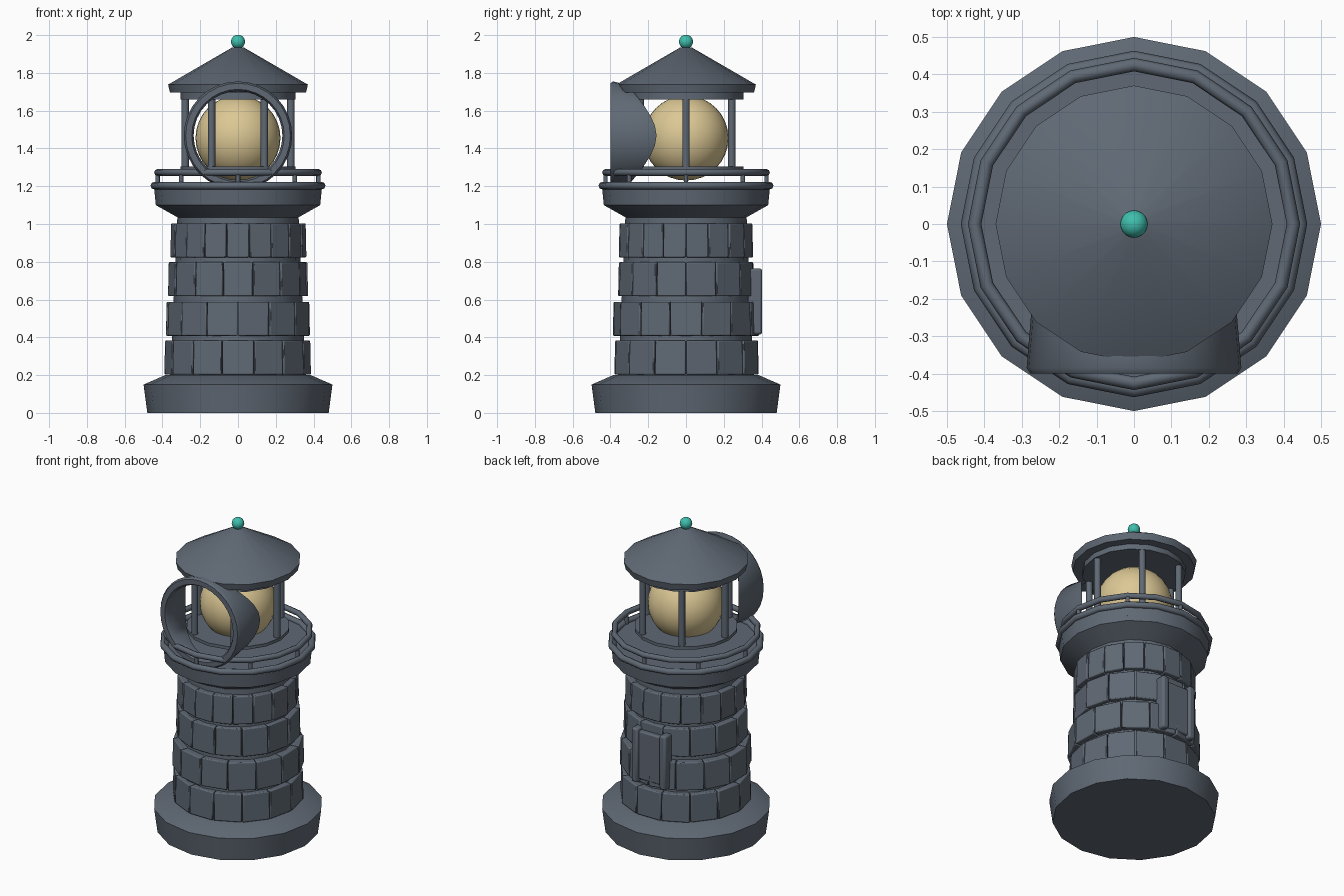
import bpy, bmesh, math, random
from math import sin, cos, pi, radians, sqrt

random.seed(4)
cube = bpy.data.objects.get("Cube")
if cube:
    bpy.data.objects.remove(cube, do_unlink=True)


def material(name, rgb):
    m = bpy.data.materials.new(name)
    m.use_nodes = True
    m.diffuse_color = (*rgb, 1)
    bsdf = next(n for n in m.node_tree.nodes if n.type == 'BSDF_PRINCIPLED')
    bsdf.inputs["Base Color"].default_value = (*rgb, 1)
    return m


slate = material("slate_stone", (0.115, 0.14, 0.175))
lamp = material("warm_lamp", (0.72, 0.58, 0.30))
teal = material("teal_finial", (0.05, 0.52, 0.42))


def finish(bm, name, mat=slate, angle=35, bevel=0):
    bmesh.ops.recalc_face_normals(bm, faces=bm.faces)
    mesh = bpy.data.meshes.new(name)
    bm.to_mesh(mesh)
    bm.free()
    mesh.materials.append(mat)
    ob = bpy.data.objects.new(name, mesh)
    bpy.context.collection.objects.link(ob)
    if bevel:
        mod = ob.modifiers.new("Bevel", 'BEVEL')
        mod.width, mod.segments = bevel, 2
    bpy.ops.object.select_all(action='DESELECT')
    ob.select_set(True)
    bpy.context.view_layer.objects.active = ob
    bpy.ops.object.shade_smooth_by_angle(angle=radians(angle))
    return ob


def loft(bm, rings, closed=False):
    """Skin a list of equal-length closed rings of points."""
    rings = [[bm.verts.new(p) for p in ring] for ring in rings]
    n = len(rings[0])
    pairs = list(zip(rings, rings[1:]))
    if closed:
        pairs.append((rings[-1], rings[0]))
    else:
        bm.faces.new(rings[0])
        bm.faces.new(rings[-1])
    for a, b in pairs:
        for i in range(n):
            j = (i + 1) % n
            bm.faces.new((a[i], a[j], b[j], b[i]))


def circle(r, z, n=16, x=0, y=0):
    return [(x + r * cos(2 * pi * i / n), y + r * sin(2 * pi * i / n), z) for i in range(n)]


def lathe(name, profile, closed=False, n=16, angle=35):
    bm = bmesh.new()
    loft(bm, [circle(r, z, n) for r, z in profile], closed)
    return finish(bm, name, angle=angle)


def hoop(name, radius, z, minor):
    section = [(radius + minor * cos(a * pi / 4), z + minor * sin(a * pi / 4)) for a in range(8)]
    return lathe(name, section, closed=True, angle=60)


def ball(name, r, z, mat, u=32, v=16):
    bm = bmesh.new()
    bmesh.ops.create_uvsphere(bm, u_segments=u, v_segments=v, radius=r)
    bmesh.ops.translate(bm, verts=bm.verts, vec=(0, 0, z))
    return finish(bm, name, mat, angle=60)


def posts(name, count, radius, thickness, z0, z1, sides=10):
    bm = bmesh.new()
    for i in range(count):
        a = 2 * pi * i / count
        x, y = radius * cos(a), radius * sin(a)
        loft(bm, [circle(thickness, z, sides, x, y) for z in (z0, z1)])
    return finish(bm, name, angle=50)


def box(name, x, y, z, size, bevel):
    bm = bmesh.new()
    bmesh.ops.create_cube(bm, size=1)
    bmesh.ops.scale(bm, vec=size, verts=bm.verts)
    bmesh.ops.translate(bm, vec=(x, y, z), verts=bm.verts)
    return finish(bm, name, bevel=bevel)


# Foundation and tower core
lathe("foundation", [(0.48, 0), (0.5, 0.15), (0.385, 0.2)])
lathe("tower_core", [(0.36, 0.18), (0.32, 1.06)])


# Courses of separate stone blocks
def stone_course(name, z0, r0, r1, count, offset):
    bm = bmesh.new()
    step = 2 * pi / count
    for i in range(count):
        a = -pi / 2 + (i + offset) * step
        half = step * 0.485
        push = random.uniform(-0.006, 0.004)
        rings = []
        for z, r in ((z0, r0 + push), (z0 + 0.18, r1 + push)):
            rings.append([(q * cos(t), q * sin(t), z) for q, t in
                          ((0.31, a - half), (r, a - half), (r, a + half), (0.31, a + half))])
        loft(bm, rings)
    return finish(bm, name, bevel=0.006)


for k, (z0, r, count, offset) in enumerate([(0.203, 0.392, 14, 0), (0.408, 0.388, 14, 0.5),
                                            (0.618, 0.369, 14, 0), (0.823, 0.361, 18, 0)]):
    stone_course(f"stone_course_{k + 1}", z0, r, r - 0.004, count, offset)

# Back window panel between two upright jambs
box("window_panel", -0.01, 0.355, 0.59, (0.17, 0.06, 0.31), 0.008)
for side, x in (("left", 0.09), ("right", -0.11)):
    box(f"window_jamb_{side}", x, 0.365, 0.59, (0.045, 0.075, 0.35), 0.012)

# Gallery and its railing
lathe("gallery", [(0.32, 1.0), (0.32, 1.035), (0.435, 1.1), (0.445, 1.2)])
hoop("gallery_edge", 0.443, 1.203, 0.02)
hoop("gallery_rail", 0.426, 1.273, 0.018)
posts("rail_posts", 8, 0.426, 0.012, 1.13, 1.273)

# Lantern room
lathe("lantern_sill", [(0.305, 1.285), (0.305, 1.305)])
lathe("lantern_lintel", [(0.305, 1.66), (0.305, 1.7)])
posts("lantern_posts", 6, 0.28, 0.02, 1.29, 1.68)
ball("lamp_globe", 0.225, 1.455, lamp)

# Roof and finial
lathe("roof", [(0.36, 1.695), (0.37, 1.738), (0.03, 1.935)])
ball("finial", 0.037, 1.965, teal, 20, 12)

# Round hood on the front, its back edge trimmed to the curve of the lantern
bm = bmesh.new()
n = 32
section = [(0.268, None), (0.287, -0.385), (0.277, -0.4), (0.245, -0.4), (0.235, -0.385), (0.25, None)]
rings = []
for r, y in section:
    ring = []
    for i in range(n):
        x, z = r * cos(2 * pi * i / n), r * sin(2 * pi * i / n)
        ring.append((x, -sqrt(0.31 ** 2 - x * x) if y is None else y, 1.468 + z))
    rings.append(ring)
loft(bm, rings, closed=True)
finish(bm, "front_hood", angle=50)
